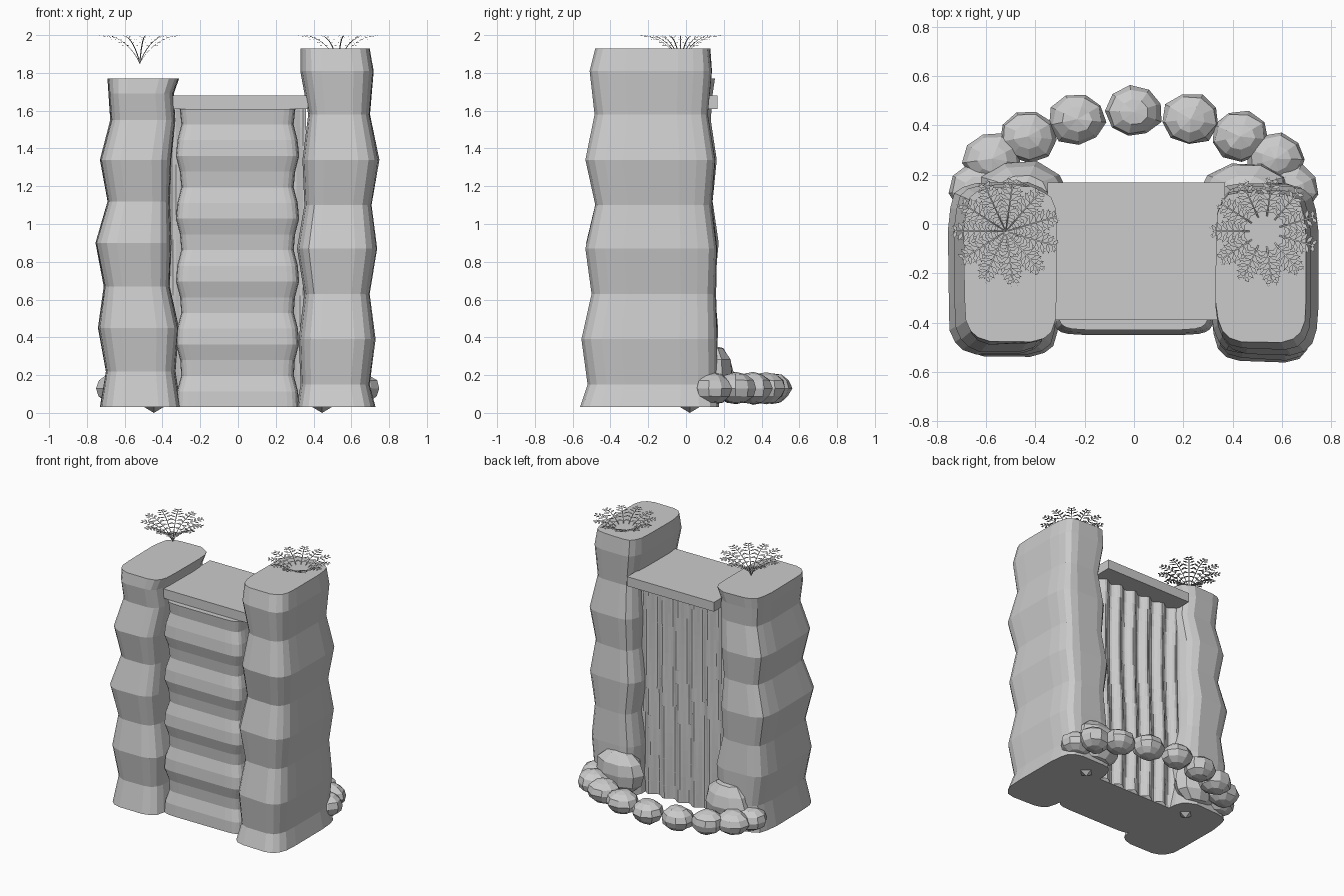
import bpy, bmesh, math, random
from mathutils import Vector, Matrix

random.seed(4)
cube = bpy.data.objects.get("Cube")
if cube:
    bpy.data.objects.remove(cube)

stone = bpy.data.materials.new("stone_grey")
stone.use_nodes = True
GREY = (0.6, 0.6, 0.6, 1)
stone.diffuse_color = GREY
stone.node_tree.nodes["Principled BSDF"].inputs["Base Color"].default_value = GREY


def finish(name, bm, normals=True):
    if normals:
        bmesh.ops.recalc_face_normals(bm, faces=bm.faces)
    mesh = bpy.data.meshes.new(name)
    bm.to_mesh(mesh)
    bm.free()
    mesh.materials.append(stone)
    obj = bpy.data.objects.new(name, mesh)
    bpy.context.collection.objects.link(obj)
    return obj


def loft(name, rings, power, segments=20, jitter=0.0):
    """Stack rounded-box rings, each given as (z, x0, x1, y0, y1)."""
    bm = bmesh.new()
    loops = []
    wobble = [random.uniform(-jitter, jitter) for _ in range(segments)]
    for z, x0, x1, y0, y1 in rings:
        loop = []
        for i in range(segments):
            a = math.tau * (i + 0.5) / segments
            c, s = math.cos(a), math.sin(a)
            k = 1 + wobble[i] + random.uniform(-jitter, jitter) / 2
            u = math.copysign(abs(c) ** (2 / power), c) * k
            v = math.copysign(abs(s) ** (2 / power), s) * k
            loop.append(bm.verts.new(((x0 + x1) / 2 + u * (x1 - x0) / 2,
                                      (y0 + y1) / 2 + v * (y1 - y0) / 2, z)))
        loops.append(loop)
    for low, high in zip(loops, loops[1:]):
        for i in range(segments):
            j = (i + 1) % segments
            bm.faces.new((low[i], low[j], high[j], high[i]))
    bm.faces.new(loops[0])
    bm.faces.new(loops[-1])
    return finish(name, bm)


def box(name, lo, hi):
    bm = bmesh.new()
    bmesh.ops.create_cube(bm, size=1)
    for v in bm.verts:
        v.co = [(a + b) / 2 + c * (b - a) for a, b, c in zip(lo, hi, v.co)]
    return finish(name, bm)


def rock(name, centre, radii):
    bm = bmesh.new()
    bmesh.ops.create_uvsphere(bm, u_segments=9, v_segments=6, radius=1)
    turn = Matrix.Rotation(random.uniform(0, math.tau), 3, 'Z')
    for v in bm.verts:
        p = turn @ v.co * random.uniform(0.93, 1.05)
        v.co = [c + r * k for c, r, k in zip(centre, radii, p)]
    return finish(name, bm)


def fern(name, cx, cy, base, fronds=11, pairs=9):
    bm = bmesh.new()

    def rib(t):
        # A frond climbs steeply, then arches outward
        return Vector((0.2 * t ** 1.15, 0, 0.145 * (1 - (1 - t) ** 1.8)))

    for f in range(fronds):
        turn = Matrix.Rotation(math.tau * (f + 0.5) / fronds, 3, 'Z')

        def face(points):
            bm.faces.new([bm.verts.new(turn @ p + Vector((cx, cy, base)))
                          for p in points])

        side = Vector((0, 0.003, 0))
        for i in range(pairs):
            a, b = rib(i / pairs), rib((i + 1) / pairs)
            face((a - side, b - side, b + side, a + side))
        # Paired leaflets, each a slim diamond with two side teeth
        for i in range(2, pairs + 1):
            t = i / pairs
            root = rib(t)
            length = 0.062 * math.sin(math.pi * min(0.93, 0.12 + t * 0.72)) * min(1, t * 1.5)
            for s in (-1, 1):
                along = Vector((0.42, 0.9 * s, 0.06)) * length
                wide = Vector((0.0075, -0.003 * s, 0))
                mid = root + along * 0.5
                face((root, mid - wide, root + along, mid + wide))
                for k in (0.45, 0.7):
                    start = root + along * k
                    face((start - wide * 0.5, start + wide * 2.2 + along * 0.15,
                          start + wide * 0.5 + along * 0.1))
        end = rib(1)
        face((end - side * 2, end + Vector((0.012, 0, 0.002)), end + side * 2))
    return finish(name, bm, False)


# Tall tower, bulging in and out
loft("tall_tower", [
    (0.03, 0.31, 0.73, -0.56, 0.18), (0.15, 0.33, 0.70, -0.52, 0.17),
    (0.39, 0.32, 0.73, -0.55, 0.17), (0.63, 0.35, 0.70, -0.50, 0.16),
    (0.87, 0.31, 0.74, -0.53, 0.17), (1.10, 0.35, 0.71, -0.48, 0.14),
    (1.34, 0.34, 0.75, -0.53, 0.16), (1.58, 0.37, 0.70, -0.48, 0.12),
    (1.81, 0.33, 0.72, -0.51, 0.14), (1.93, 0.33, 0.70, -0.48, 0.13)],
    4.5, jitter=0.015)

# Short tower
loft("short_tower", [
    (0.03, -0.73, -0.30, -0.54, 0.17), (0.22, -0.70, -0.33, -0.50, 0.16),
    (0.45, -0.74, -0.31, -0.53, 0.17), (0.67, -0.71, -0.36, -0.49, 0.15),
    (0.90, -0.755, -0.35, -0.53, 0.17), (1.12, -0.69, -0.36, -0.48, 0.14),
    (1.34, -0.73, -0.35, -0.52, 0.16), (1.55, -0.675, -0.33, -0.47, 0.13),
    (1.69, -0.685, -0.34, -0.49, 0.14), (1.77, -0.69, -0.31, -0.48, 0.15)],
    4.5, jitter=0.015)

# Middle wall with horizontal ripples on the front
ripples = []
for i in range(20):
    z = 0.03 + 1.58 * i / 19
    w = 0.016 * math.sin(math.tau * z / 0.33 + 0.4)
    ripples.append((z, -0.315 - w, 0.31 + w, -0.435 - w, 0.0))
loft("rippled_wall", ripples, 9, 24)

# Sheet of falling water on the back, with upright folds
bm = bmesh.new()
columns, rows = 44, 16
grid = []
for r in range(rows + 1):
    z = 0.03 + 1.58 * r / rows
    line = []
    for c in range(columns + 1):
        x = -0.36 + 0.72 * c / columns
        fold = math.sin(math.tau * x / 0.125 + 0.7 * math.sin(z * 4))
        line.append(bm.verts.new((x, 0.03 + 0.018 * fold, z)))
    grid.append(line)
for r in range(rows):
    for c in range(columns):
        bm.faces.new((grid[r][c + 1], grid[r][c], grid[r + 1][c], grid[r + 1][c + 1]))
finish("water_sheet", bm, False)
box("wall_base", (-0.34, -0.40, 0.03), (0.34, 0.012, 0.06))

# Bridge slab between the towers
box("bridge_slab", (-0.35, -0.39, 1.61), (0.37, 0.168, 1.68))

# Ring of stones round the pool
rock("pool_stone_middle", (0, 0.455, 0.13), (0.115, 0.105, 0.085))
for s, word in ((-1, "right"), (1, "left")):
    for i, (x, y) in enumerate([(0.23, 0.425), (0.43, 0.355), (0.575, 0.265), (0.635, 0.14)]):
        rock(f"pool_stone_{word}_{i + 1}", (s * x, y, 0.13), (0.12, 0.107, 0.085))
    # Boulder at the foot of each tower, and a root tip under it
    rock(f"foot_boulder_{word}", (s * 0.45, 0.14, 0.2), (0.19, 0.115, 0.16))
    bm = bmesh.new()
    bmesh.ops.create_cone(bm, cap_ends=True, segments=4, radius1=0.0, radius2=0.05,
                          depth=0.03, matrix=Matrix.Translation((s * 0.445, 0.02, 0.015)))
    finish(f"root_tip_{word}", bm)

# Ferns above the towers
fern("fern_right", -0.52, -0.03, 1.85)
fern("fern_left", 0.53, -0.03, 1.85)
